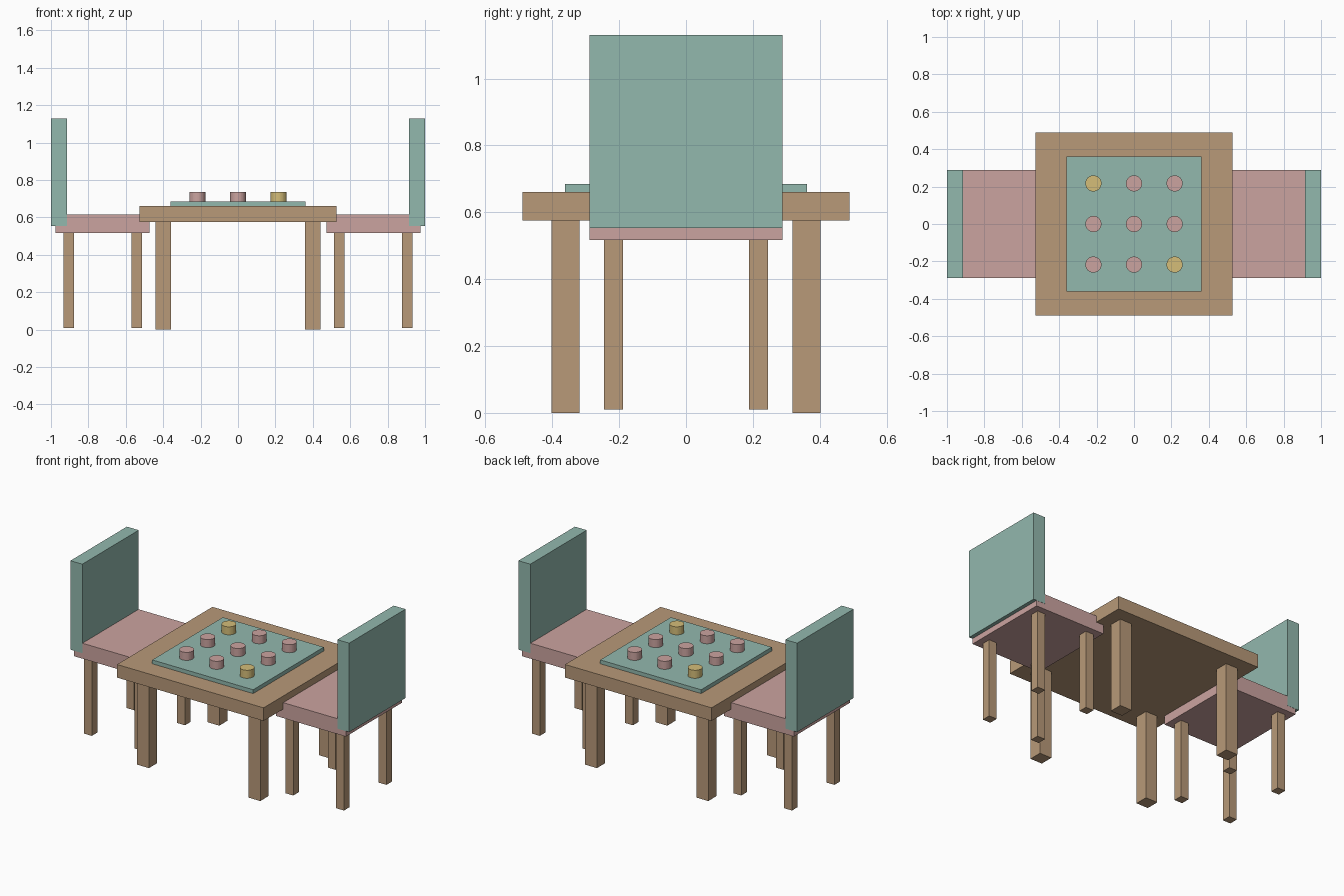
import bpy
import bmesh
from mathutils import Matrix

if "Cube" in bpy.data.objects:
    bpy.data.objects.remove(bpy.data.objects["Cube"])


def material(name, rgb):
    m = bpy.data.materials.new(name)
    m.diffuse_color = (*rgb, 1)
    m.use_nodes = True
    m.node_tree.nodes["Principled BSDF"].inputs["Base Color"].default_value = m.diffuse_color
    return m


wood = material("wood", (0.48, 0.32, 0.19))
teal = material("teal", (0.29, 0.48, 0.42))
pink = material("pink", (0.60, 0.37, 0.35))
yellow = material("yellow", (0.66, 0.51, 0.19))


def finish(name, bm, mat, loc):
    mesh = bpy.data.meshes.new(name)
    bm.to_mesh(mesh)
    bm.free()
    mesh.materials.append(mat)
    ob = bpy.data.objects.new(name, mesh)
    ob.location = loc
    bpy.context.collection.objects.link(ob)
    return ob


def box(name, x, y, z, mat):
    """Box from (low, high) ranges on each axis."""
    ranges = (x, y, z)
    size = [abs(b - a) for a, b in ranges]
    bm = bmesh.new()
    bmesh.ops.create_cube(bm, size=1, matrix=Matrix.Diagonal((*size, 1)))
    return finish(name, bm, mat, [(a + b) / 2 for a, b in ranges])


def cylinder(name, radius, x, y, z, mat):
    bm = bmesh.new()
    bmesh.ops.create_cone(bm, cap_ends=True, segments=32, radius1=radius,
                          radius2=radius, depth=z[1] - z[0])
    return finish(name, bm, mat, (x, y, (z[0] + z[1]) / 2))


def mirrored(rng, side):
    return tuple(side * v for v in rng)


# Table top and game board
box("table_top", (-0.526, 0.526), (-0.489, 0.489), (0.575, 0.66), wood)
box("game_board", (-0.362, 0.362), (-0.362, 0.362), (0.66, 0.685), teal)

# Table legs
for sx in (-1, 1):
    for sy in (-1, 1):
        box("table_leg", mirrored((0.357, 0.442), sx),
            mirrored((0.318, 0.403), sy), (0, 0.575), wood)

# Playing pieces: two opposite corners are yellow
for i in (-1, 0, 1):
    for j in (-1, 0, 1):
        cylinder("game_piece", 0.043, i * 0.217, j * 0.217, (0.685, 0.737),
                 yellow if i * j == -1 and i == -j else pink)

# Two facing chairs
for side in (-1, 1):
    box("chair_seat", mirrored((0.473, 0.976), side), (-0.288, 0.288),
        (0.517, 0.617), pink)
    box("chair_back", mirrored((0.915, 1.0), side), (-0.289, 0.289),
        (0.553, 1.13), teal)
    for leg_x in ((0.513, 0.569), (0.877, 0.933)):
        for sy in (-1, 1):
            box("chair_leg", mirrored(leg_x, side),
                mirrored((0.189, 0.246), sy), (0.01, 0.517), wood)
